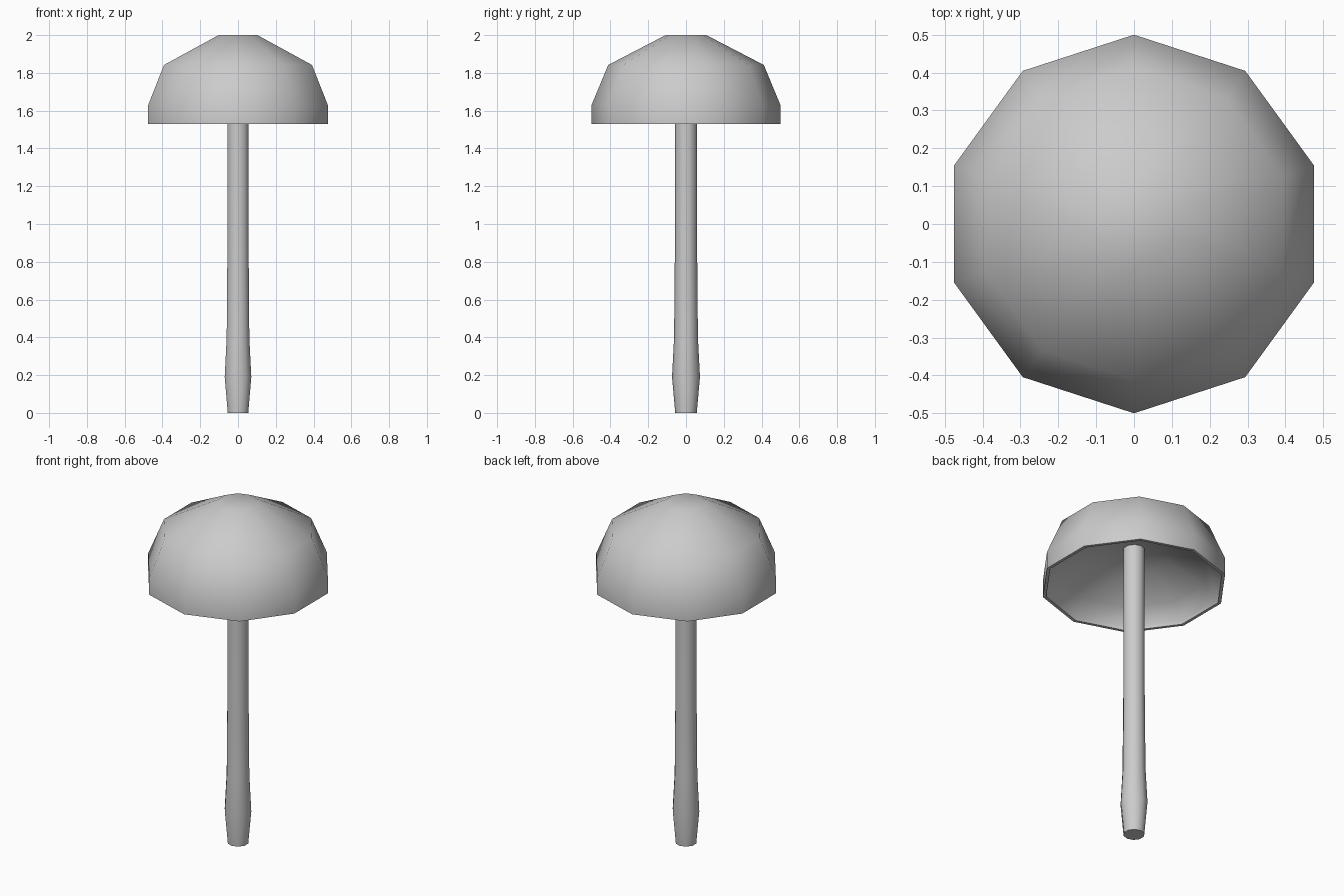
import bpy, bmesh, math

if "Cube" in bpy.data.objects:
    bpy.data.objects.remove(bpy.data.objects["Cube"])

SIDES = 10


def lathe(name, profile, angle):
    """Ten-sided revolved shape from (radius, height) pairs; radius 0 makes a pole."""
    bm = bmesh.new()
    rings = []
    for r, z in profile:
        if r == 0:
            rings.append([bm.verts.new((0, 0, z))] * SIDES)
        else:
            rings.append([bm.verts.new((r * math.cos(a), r * math.sin(a), z))
                          for a in (math.pi / 2 + i * math.tau / SIDES for i in range(SIDES))])
    for low, high in zip(rings, rings[1:]):
        for i in range(SIDES):
            j = (i + 1) % SIDES
            bm.faces.new(list(dict.fromkeys((low[i], low[j], high[j], high[i]))))
    bmesh.ops.recalc_face_normals(bm, faces=bm.faces)
    mesh = bpy.data.meshes.new(name)
    bm.to_mesh(mesh)
    bm.free()
    obj = bpy.data.objects.new(name, mesh)
    bpy.context.collection.objects.link(obj)
    bpy.ops.object.select_all(action='DESELECT')
    obj.select_set(True)
    bpy.context.view_layer.objects.active = obj
    bpy.ops.object.shade_smooth_by_angle(angle=math.radians(angle))
    return obj


# Stem with a swollen base
lathe("stem", [(0, 0), (0.057, 0), (0.074, 0.19), (0.063, 0.40), (0.061, 0.65),
               (0.059, 0.85), (0.059, 1.75), (0, 1.75)], 50)

# Cap: hollow underside, thin rim, faceted dome
lathe("cap", [(0, 1.75), (0.09, 1.75), (0.20, 1.72), (0.40, 1.63), (0.478, 1.55),
              (0.482, 1.53), (0.50, 1.53), (0.50, 1.63), (0.412, 1.842),
              (0.108, 2.0), (0, 2.0)], 60)
